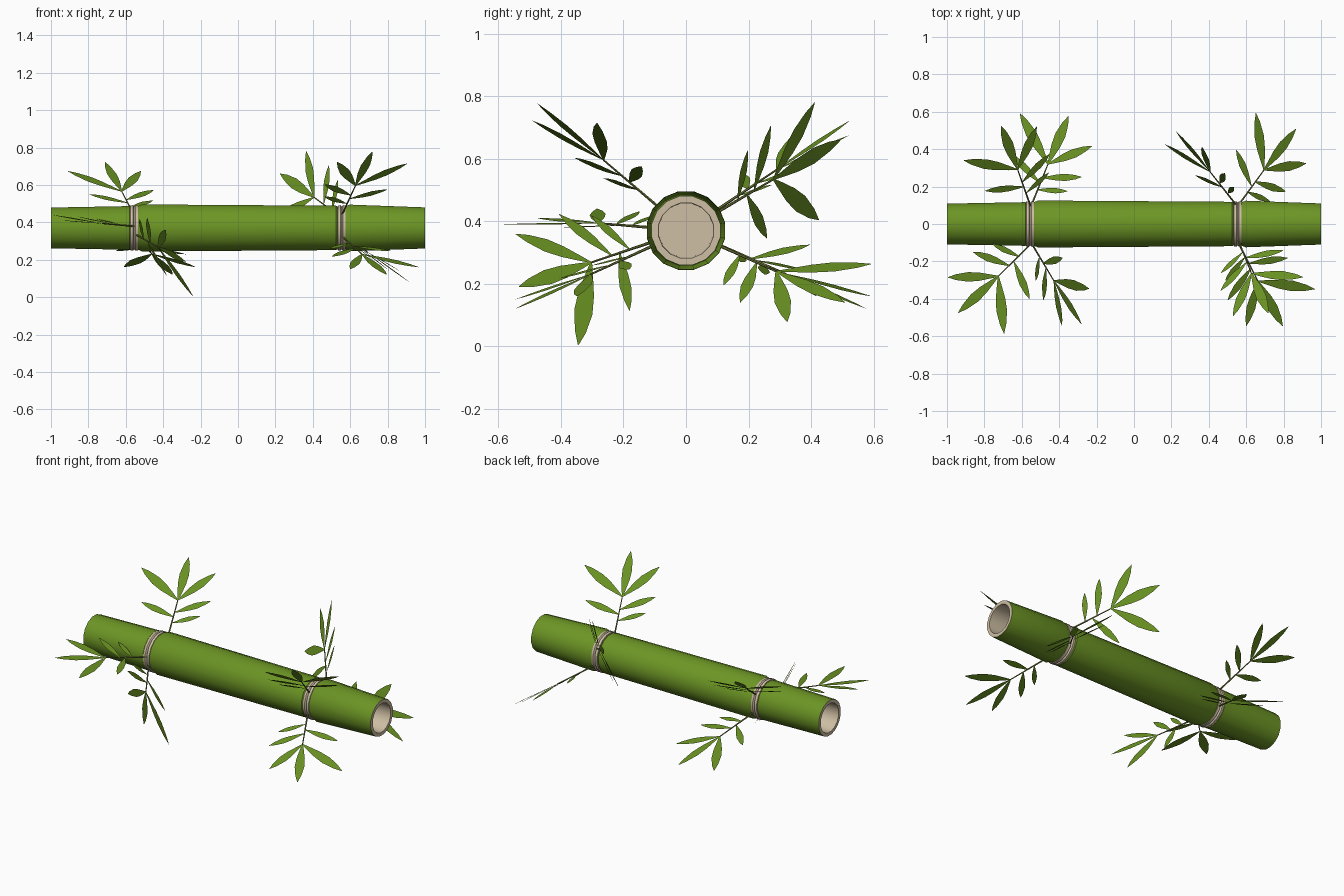
import bpy, bmesh, math
from mathutils import Vector

if "Cube" in bpy.data.objects:
    bpy.data.objects.remove(bpy.data.objects["Cube"])

AXIS_Z = 0.37
SIDES = 16


def material(name, rgb):
    m = bpy.data.materials.new(name)
    m.diffuse_color = (*rgb, 1)
    m.use_nodes = True
    m.node_tree.nodes["Principled BSDF"].inputs["Base Color"].default_value = m.diffuse_color
    return m


CULM = material("culm green", (0.15, 0.30, 0.018))
LEAF = material("leaf green", (0.14, 0.28, 0.016))
STEM = material("stem olive", (0.17, 0.20, 0.045))
WOOD = material("cream wood", (0.62, 0.52, 0.37))


def finish(name, bm, mat, smooth=True, recalc=True):
    if recalc:
        bmesh.ops.recalc_face_normals(bm, faces=bm.faces)
    me = bpy.data.meshes.new(name)
    bm.to_mesh(me)
    bm.free()
    me.materials.append(mat)
    ob = bpy.data.objects.new(name, me)
    bpy.context.collection.objects.link(ob)
    if smooth:
        bpy.ops.object.select_all(action='DESELECT')
        ob.select_set(True)
        bpy.context.view_layer.objects.active = ob
        bpy.ops.object.shade_smooth_by_angle(angle=math.radians(30))
    return ob


def lathe(name, profile, mat):
    """Turn an (x, radius) profile around the culm axis."""
    bm = bmesh.new()
    rings = []
    for x, r in profile:
        n = 1 if r == 0 else SIDES
        rings.append([bm.verts.new((x, r * math.cos(math.tau * (i + .5) / SIDES),
                                    AXIS_Z + r * math.sin(math.tau * (i + .5) / SIDES)))
                      for i in range(n)])
    for a, b in zip(rings, rings[1:]):
        for i in range(SIDES):
            j = (i + 1) % SIDES
            q = [a[i % len(a)], a[j % len(a)], b[j % len(b)], b[i % len(b)]]
            bm.faces.new(list(dict.fromkeys(q)))
    return finish(name, bm, mat)


# Culm: three tapering lengths, flaring just after each node
lathe("culm_left", [(-1, .111), (-.58, .119), (-.57, .112), (-.57, 0)], CULM)
lathe("culm_middle", [(-.54, 0), (-.54, .116), (-.513, .128), (.525, .121),
                      (.535, .113), (.535, 0)], CULM)
lathe("culm_right", [(.57, 0), (.57, .116), (.597, .127), (1, .112)], CULM)

# Pale hollow ends and double-lipped node rings
for side, sx in (("left", -1), ("right", 1)):
    r = .111 if sx < 0 else .112
    lathe(f"hollow_end_{side}", [(sx, r), (sx, .09), (sx * .78, .088), (sx * .78, 0)], WOOD)
    c = sx * .555
    lathe(f"node_ring_{side}", [(c - .023, .108), (c - .021, .122), (c - .006, .124),
                                (c, .116), (c + .006, .124), (c + .02, .122),
                                (c + .023, .108)], WOOD)


def add_leaf(bm, start, d, normal, length):
    """Flat lance-shaped leaf lying in the spray's plane."""
    d = d.normalized()
    w = normal.cross(d).normalized() * length * 0.094
    shape = [(0, .1), (.15, .42), (.38, .86), (.6, 1), (.84, .6), (1, .04)]
    pts = [start + d * length * t + w * k for t, k in shape]
    pts += [start + d * length * t - w * k for t, k in reversed(shape)]
    bm.faces.new([bm.verts.new(p) for p in pts])


def add_tube(bm, a, b, ra, rb, n=6):
    d = (b - a).normalized()
    u = d.orthogonal().normalized()
    v = d.cross(u)
    rings = [[bm.verts.new(p + r * (u * math.cos(math.tau * i / n) + v * math.sin(math.tau * i / n)))
              for i in range(n)] for p, r in ((a, ra), (b, rb))]
    for i in range(n):
        j = (i + 1) % n
        bm.faces.new((rings[0][i], rings[0][j], rings[1][j], rings[1][i]))
    bm.faces.new(rings[1])


def spray(name, node_x, mid, near, far):
    """Twig with three end leaves reaching the given tips and three side leaves."""
    mid, near, far = Vector(mid), Vector(near), Vector(far)
    out = Vector((0, mid.y, mid.z - AXIS_Z)).normalized()
    base = Vector((node_x, 0, AXIS_Z)) + out * .12
    fan = base.lerp(mid, .45)
    f = (mid - fan).normalized()
    a, b = (near - fan).normalized(), (far - fan).normalized()
    normal = (a - b).cross(f).normalized()

    bm = bmesh.new()
    add_tube(bm, base - out * .015, fan, .005, .003)
    finish(name + "_stem", bm, STEM)

    bm = bmesh.new()
    for tip in (mid, near, far):
        d = tip - fan
        n = a.cross(f) if tip is near else f.cross(b) if tip is far else normal
        add_leaf(bm, fan, d, n, d.length)
    # side leaves: position on twig, direction, extra spread, length
    for t, d, k, length in ((.35, a, .9, .165), (.52, b, .45, .215), (.65, a, .7, .215)):
        n = a.cross(f) if d is a else f.cross(b)
        add_leaf(bm, base.lerp(fan, t), d + (d - f) * k, n, length)
    # leaf faces look upward
    bm.normal_update()
    for face in bm.faces:
        if face.normal.z < 0:
            face.normal_flip()
    finish(name + "_leaves", bm, LEAF, smooth=False, recalc=False)


# Four sprays around each node: middle, near-side and far-side leaf tips
L, R = -.55, .555
spray("left_upper_back", L, (-.71, .524, .722), (-.52, .52, .674), (-.91, .34, .674))
spray("left_lower_back", L, (-.35, .577, .12), (-.225, .417, .16), (-.61, .592, .16))
spray("left_level_front", L, (-.94, -.475, .41), (-.995, -.285, .44), (-.695, -.585, .39))
spray("left_lower_front", L, (-.28, -.535, .19), (-.385, -.545, .359), (-.24, -.345, .004))
spray("right_upper_back", R, (.225, .495, .66), (.364, .412, .78), (.166, .425, .404))
spray("right_lower_back", R, (.866, .508, .14), (.92, .324, .078), (.652, .593, .263))
spray("right_upper_front", R, (.717, -.476, .777), (.53, -.492, .722), (.904, -.284, .714))
spray("right_lower_front", R, (.795, -.545, .12), (.6, -.545, .15), (.967, -.348, .16))
